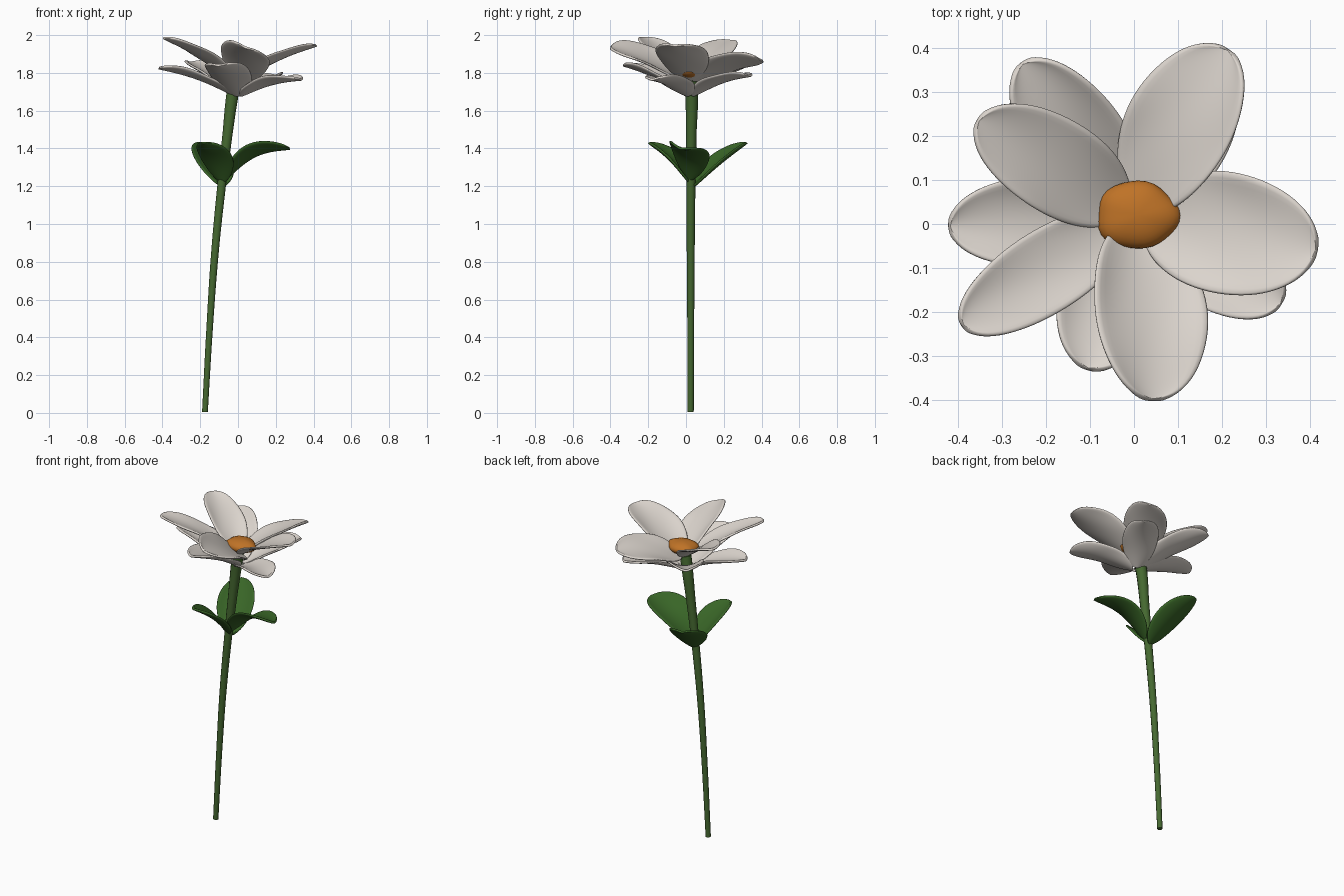
import bpy, bmesh, math, random
from mathutils import Vector

if "Cube" in bpy.data.objects:
    bpy.data.objects.remove(bpy.data.objects["Cube"])

random.seed(4)


def material(name, rgb):
    m = bpy.data.materials.new(name)
    m.diffuse_color = (*rgb, 1)
    m.use_nodes = True
    m.node_tree.nodes["Principled BSDF"].inputs["Base Color"].default_value = m.diffuse_color
    return m


WHITE = material("petal_white", (0.72, 0.67, 0.62))
GREEN = material("stem_green", (0.06, 0.14, 0.03))
LEAF = material("leaf_green", (0.04, 0.13, 0.02))
ORANGE = material("centre_orange", (0.52, 0.17, 0.02))


def finish(ob, mat):
    ob.data.materials.append(mat)
    for p in ob.data.polygons:
        p.use_smooth = True


def blade(name, base, tip, half, mat, bulge=0.0, cup=0.3, roll=0.0,
          a=0.5, b=0.45, wrinkle=0.0, thick=0.013):
    """Cupped, rounded blade running from base to tip."""
    base, tip = Vector(base), Vector(tip)
    axis = tip - base
    side = Vector((-axis.y, axis.x, 0)).normalized()
    up = axis.normalized().cross(side).normalized()
    side, up = (side * math.cos(roll) + up * math.sin(roll),
                up * math.cos(roll) - side * math.sin(roll))
    nu, nv = 18, 10
    peak = a / (a + b)
    norm = peak ** a * (1 - peak) ** b
    phase = random.uniform(0, 6)
    bm = bmesh.new()
    rows = []
    for i in range(nu + 1):
        t = 0.5 - 0.5 * math.cos(math.pi * i / nu)   # denser at both ends
        w = half * (t ** a) * ((1 - t) ** b) / norm if 0 < i < nu else 0
        row = []
        for j in range(nv + 1):
            s = 2 * j / nv - 1
            lift = bulge * math.sin(math.pi * t) + cup * w * s * s
            lift += wrinkle * math.sin(9 * t + 2 * s + phase) * s * s * w / half
            row.append(bm.verts.new(base + axis * t + side * (w * s) + up * lift))
        rows.append(row)
    for r0, r1 in zip(rows, rows[1:]):
        for j in range(nv):
            bm.faces.new((r0[j], r1[j], r1[j + 1], r0[j + 1]))
    bmesh.ops.remove_doubles(bm, verts=bm.verts, dist=0.0005)
    bmesh.ops.recalc_face_normals(bm, faces=bm.faces)
    me = bpy.data.meshes.new(name)
    bm.to_mesh(me)
    bm.free()
    ob = bpy.data.objects.new(name, me)
    bpy.context.collection.objects.link(ob)
    finish(ob, mat)
    mod = ob.modifiers.new("thickness", "SOLIDIFY")
    mod.thickness = thick
    mod.offset = 0
    sub = ob.modifiers.new("smooth", "SUBSURF")
    sub.levels = sub.render_levels = 1
    return ob


# stem: tapered, gently curved tube
cu = bpy.data.curves.new("stem", "CURVE")
cu.dimensions = "3D"
cu.bevel_depth = 1.0
cu.bevel_resolution = 3
cu.use_fill_caps = True
path = [(-0.175, 0.025, 0.005, 0.016), (-0.15, 0.025, 0.45, 0.018),
        (-0.122, 0.025, 0.85, 0.021), (-0.085, 0.026, 1.22, 0.024),
        (-0.055, 0.028, 1.48, 0.028), (-0.03, 0.03, 1.68, 0.034),
        (-0.015, 0.025, 1.76, 0.035)]
sp = cu.splines.new("BEZIER")
sp.bezier_points.add(len(path) - 1)
for p, (x, y, z, r) in zip(sp.bezier_points, path):
    p.co, p.radius = (x, y, z), r
    p.handle_left_type = p.handle_right_type = "AUTO"
stem = bpy.data.objects.new("stem", cu)
bpy.context.collection.objects.link(stem)
bpy.context.view_layer.objects.active = stem
stem.select_set(True)
bpy.ops.object.convert(target="MESH")
finish(stem, GREEN)
stem.select_set(False)

# flower centre: flattened, slightly irregular dome
bpy.ops.mesh.primitive_uv_sphere_add(segments=32, ring_count=16, radius=1,
                                     location=(0.008, 0.02, 1.81))
centre = bpy.context.object
centre.name = "flower_centre"
for v in centre.data.vertices:
    ang = math.atan2(v.co.y, v.co.x)
    k = 1 + 0.04 * math.cos(3 * ang + 0.5) + 0.03 * math.cos(5 * ang)
    v.co = (v.co.x * 0.094 * k, v.co.y * 0.077 * k, v.co.z * 0.04)
finish(centre, ORANGE)

# petals: tip, half width, roll
upper = [((0.215, 0.395, 1.87), 0.128, -0.3), ((-0.355, 0.235, 1.97), 0.11, 0.1),
         ((-0.39, -0.23, 1.985), 0.095, 0.0), ((0.04, -0.40, 1.935), 0.138, -0.4),
         ((0.415, -0.06, 1.945), 0.14, 0.0)]
lower = [((-0.255, 0.365, 1.855), 0.11, 0), ((-0.42, -0.005, 1.825), 0.105, 0),
         ((-0.105, -0.33, 1.84), 0.12, 0), ((0.335, -0.18, 1.765), 0.105, 0),
         ((0.205, 0.34, 1.785), 0.105, 0)]
for layer, tips, z, bulge, cup in (("upper", upper, 1.76, 0.018, 0.22),
                                   ("lower", lower, 1.68, 0.018, 0.33)):
    for n, (tip, half, roll) in enumerate(tips):
        out = Vector((tip[0], tip[1] - 0.02, 0)).normalized() * 0.02
        blade(f"{layer}_petal_{n + 1}", (out.x, out.y + 0.02, z), tip, half, WHITE,
              bulge=bulge, cup=cup, roll=roll, wrinkle=0.005)

# leaves part-way up the stem
blade("leaf_right", (-0.07, 0.02, 1.235), (0.275, -0.03, 1.40), 0.11, LEAF,
      bulge=0.055, cup=0.3, roll=-0.25, a=0.6, b=0.55)
blade("leaf_back", (-0.08, 0.04, 1.20), (-0.195, 0.32, 1.43), 0.11, LEAF,
      bulge=0.01, cup=0.3, a=0.6, b=0.55)
blade("leaf_front", (-0.08, 0.02, 1.22), (-0.18, -0.195, 1.43), 0.095, LEAF,
      bulge=0.02, cup=0.3, a=0.6, b=0.55)
